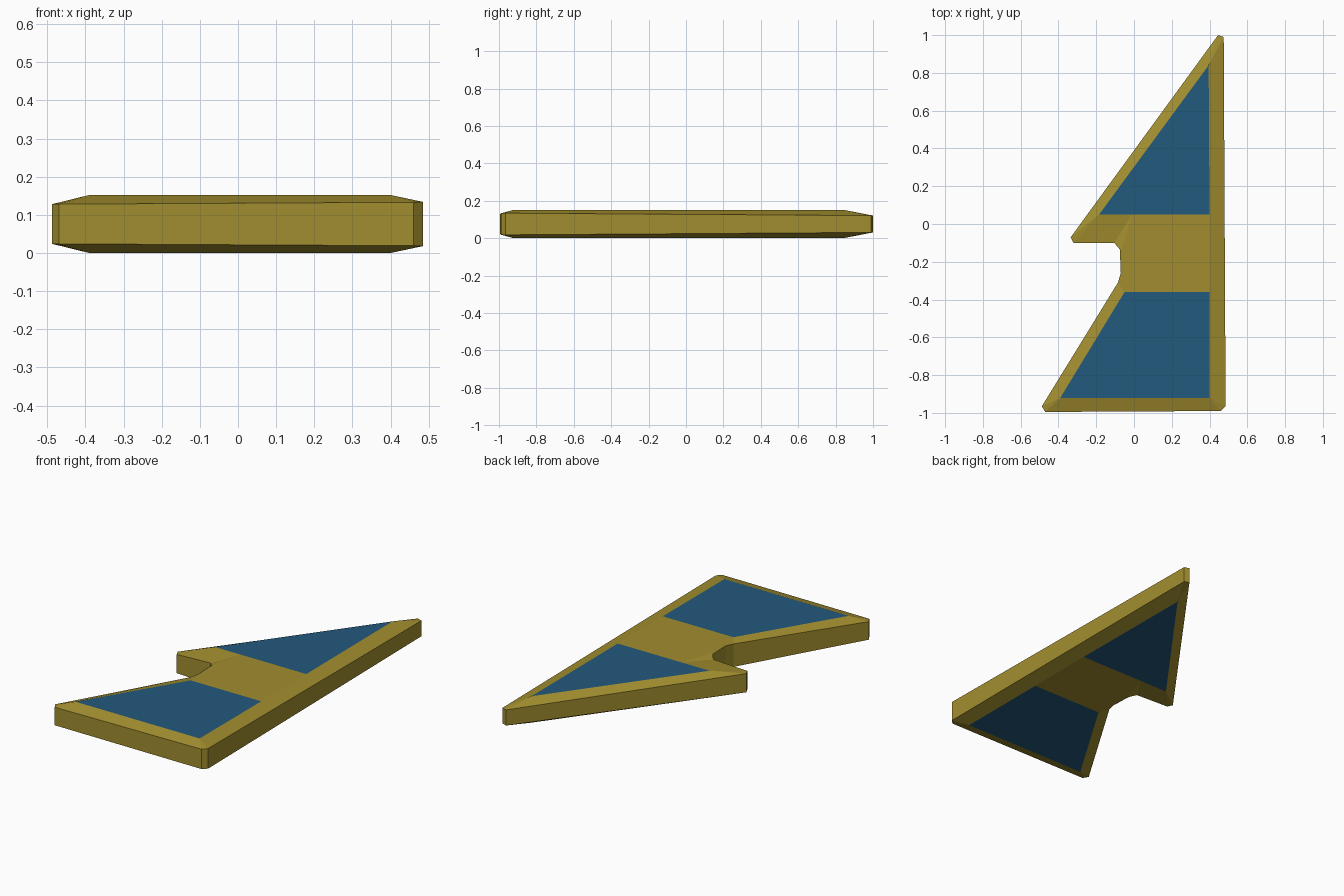
import bpy
import bmesh

cube = bpy.data.objects.get("Cube")
if cube:
    bpy.data.objects.remove(cube, do_unlink=True)


def make_material(name, colour):
    mat = bpy.data.materials.new(name)
    mat.use_nodes = True
    mat.diffuse_color = (*colour, 1)
    shader = next(n for n in mat.node_tree.nodes if n.type == 'BSDF_PRINCIPLED')
    shader.inputs["Base Color"].default_value = (*colour, 1)
    return mat


gold = make_material("dull_gold", (0.36, 0.27, 0.028))
blue = make_material("deep_blue", (0.016, 0.10, 0.205))

MID = 0.076    # height of the middle plane
HALF = 0.076   # half thickness of the flat plateau

# Plateau corners shared by the panels, the centre band and the sloped rim
plateau = {
    "front_left": (-0.39, -0.92), "front_right": (0.4, -0.92),
    "band_front": (0.4, -0.36), "band_back": (0.4, 0.05),
    "tip": (0.395, 0.84), "barb": (-0.185, 0.05),
    "notch_back": (-0.01, 0.05), "notch_in": (-0.065, -0.135),
    "notch_mid": (-0.06, -0.26), "notch_front": (-0.05, -0.36),
}

# Outer edge, counterclockwise: x, y, half height, matching plateau corner
outline = [
    (-0.47, -0.995, 0.052, "front_left"), (0.46, -0.99, 0.057, "front_right"),
    (0.485, -0.965, 0.058, "front_right"), (0.475, 0.99, 0.045, "tip"),
    (0.445, 1.0, 0.045, "tip"), (-0.335, -0.07, 0.054, "barb"),
    (-0.32, -0.1, 0.054, "barb"), (-0.105, -0.1, 0.062, "notch_back"),
    (-0.075, -0.135, 0.07, "notch_in"), (-0.07, -0.26, 0.07, "notch_mid"),
    (-0.085, -0.31, 0.066, "notch_front"), (-0.488, -0.965, 0.052, "front_left"),
]

# Flat plateau faces: colour index and corners
flats = [
    (1, "front_left front_right band_front notch_front"),
    (0, "notch_front band_front band_back notch_back notch_in notch_mid"),
    (1, "barb notch_back band_back tip"),
]

bm = bmesh.new()
count = len(outline)
rims = []

# Upper and lower halves share one layout, mirrored about the middle plane
for side in (1, -1):
    inner = {key: bm.verts.new((x, y, MID + side * HALF))
             for key, (x, y) in plateau.items()}
    rim = [bm.verts.new((x, y, MID + side * h)) for x, y, h, key in outline]
    rims.append(rim)

    def add_face(verts, colour):
        face = bm.faces.new(verts if side > 0 else verts[::-1])
        face.material_index = colour

    for colour, corners in flats:
        add_face([inner[key] for key in corners.split()], colour)

    # Sloped rim
    for i in range(count):
        j = (i + 1) % count
        a, b = outline[i][3], outline[j][3]
        if a == b:
            add_face([rim[i], rim[j], inner[a]], 0)
        elif (a, b) == ("front_right", "tip"):
            add_face([rim[i], rim[j], inner[b], inner["band_back"],
                      inner["band_front"], inner[a]], 0)
        else:
            add_face([rim[i], rim[j], inner[b], inner[a]], 0)

# Upright side walls
upper, lower = rims
for i in range(count):
    j = (i + 1) % count
    bm.faces.new([lower[i], lower[j], upper[j], upper[i]])

bmesh.ops.recalc_face_normals(bm, faces=bm.faces[:])
mesh = bpy.data.meshes.new("barbed_blade")
bm.to_mesh(mesh)
bm.free()
mesh.materials.append(gold)
mesh.materials.append(blue)
blade = bpy.data.objects.new("barbed_blade", mesh)
bpy.context.collection.objects.link(blade)
